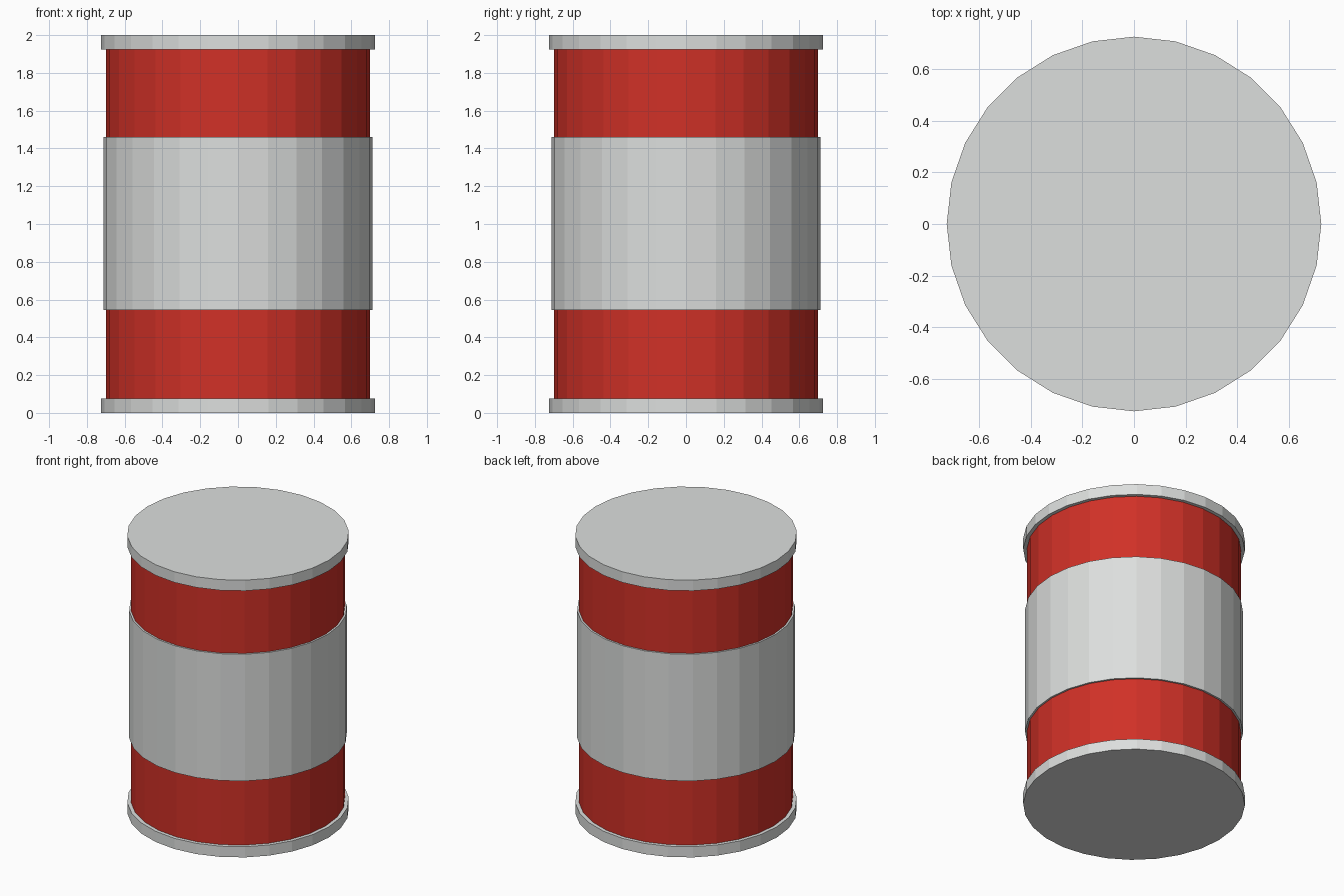
import bpy

cube = bpy.data.objects.get("Cube")
if cube:
    bpy.data.objects.remove(cube, do_unlink=True)

SIDES = 28


def make_material(name, rgb):
    mat = bpy.data.materials.new(name)
    mat.use_nodes = True
    color = (*rgb, 1.0)
    mat.diffuse_color = color
    bsdf = next(n for n in mat.node_tree.nodes if n.type == 'BSDF_PRINCIPLED')
    bsdf.inputs["Base Color"].default_value = color
    return mat


def add_drum(name, radius, bottom, top, mat):
    """Flat-faced closed cylinder between two heights."""
    bpy.ops.mesh.primitive_cylinder_add(
        vertices=SIDES, radius=radius, depth=top - bottom,
        location=(0, 0, (bottom + top) / 2))
    obj = bpy.context.object
    obj.name = name
    obj.data.materials.append(mat)
    return obj


red = make_material("red paint", (0.63, 0.03, 0.02))
grey = make_material("light grey metal", (0.72, 0.735, 0.725))

# Can body
add_drum("body", 0.70, 0.04, 1.96, red)

# Wide wrapped band
add_drum("middle_band", 0.713, 0.545, 1.46, grey)

# End rims with flat caps
add_drum("bottom_rim", 0.725, 0.0, 0.077, grey)
add_drum("top_rim", 0.725, 1.923, 2.0, grey)
